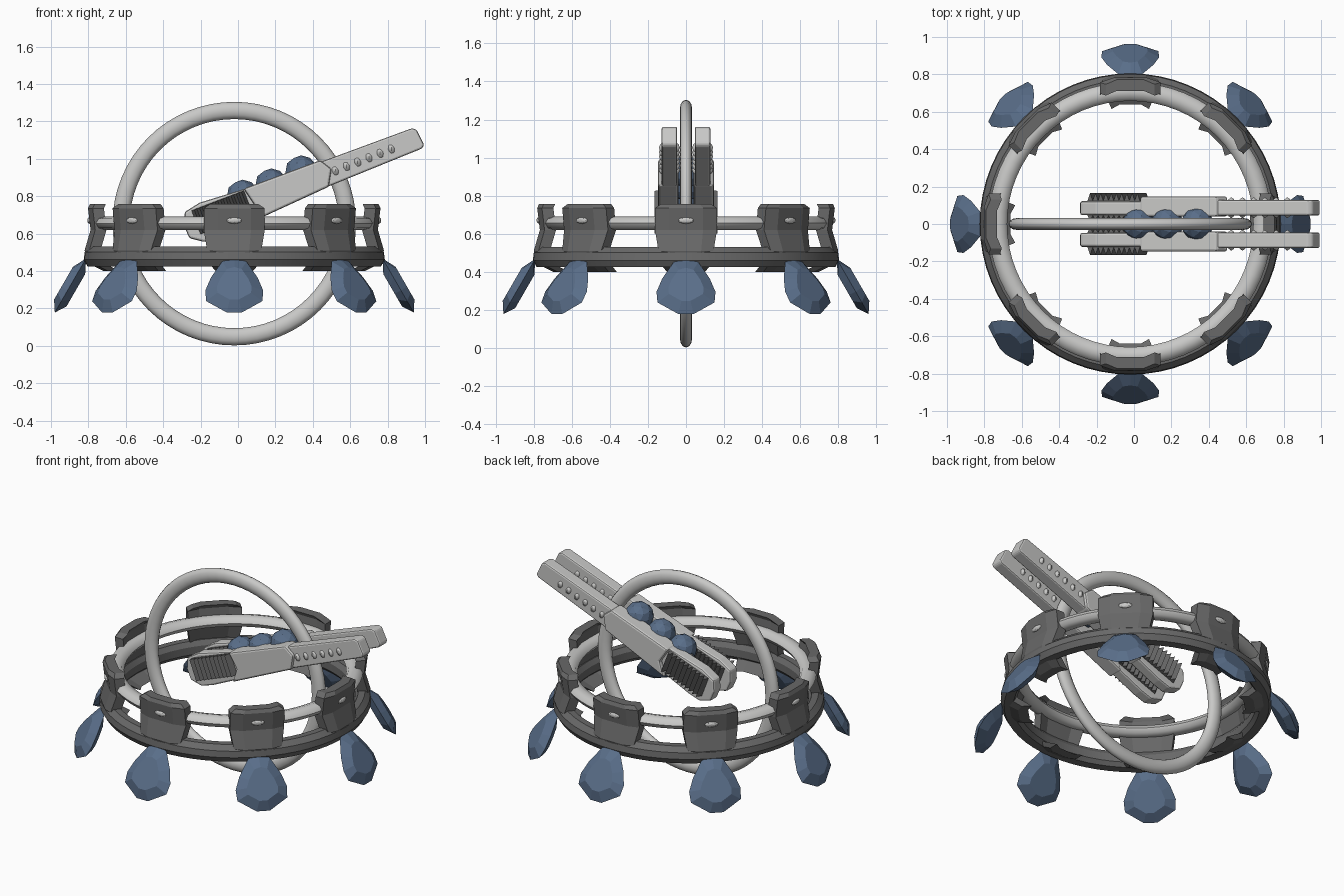
import bpy, bmesh, math
from mathutils import Matrix, Vector

if "Cube" in bpy.data.objects:
    bpy.data.objects.remove(bpy.data.objects["Cube"])

CX = -0.02  # centre of the rings


def material(name, rgb):
    m = bpy.data.materials.new(name)
    m.diffuse_color = (*rgb, 1)
    m.use_nodes = True
    m.node_tree.nodes["Principled BSDF"].inputs["Base Color"].default_value = m.diffuse_color
    return m


LIGHT = material("light_grey", (0.58, 0.58, 0.57))
DARK = material("dark_grey", (0.14, 0.14, 0.14))
BLUE = material("slate_blue", (0.10, 0.155, 0.25))


def finish(name, bm, mat, matrix=Matrix(), smooth=None, bevel=0):
    bmesh.ops.recalc_face_normals(bm, faces=bm.faces)
    me = bpy.data.meshes.new(name)
    bm.to_mesh(me)
    bm.free()
    me.materials.append(mat)
    ob = bpy.data.objects.new(name, me)
    bpy.context.collection.objects.link(ob)
    ob.matrix_world = matrix
    if bevel:
        b = ob.modifiers.new("bevel", "BEVEL")
        b.width, b.segments, b.limit_method = bevel, 2, 'ANGLE'
    if smooth:
        bpy.ops.object.select_all(action='DESELECT')
        ob.select_set(True)
        bpy.context.view_layer.objects.active = ob
        bpy.ops.object.shade_smooth_by_angle(angle=math.radians(smooth))
    return ob


def lathe(name, profile, mat, matrix, steps=64, smooth=35):
    """Revolve a closed (radius, height) profile about local z."""
    bm = bmesh.new()
    rings = []
    for i in range(steps):
        a = 2 * math.pi * i / steps
        rings.append([bm.verts.new((r * math.cos(a), r * math.sin(a), z)) for r, z in profile])
    n = len(profile)
    for i in range(steps):
        p, q = rings[i], rings[(i + 1) % steps]
        for j in range(n):
            k = (j + 1) % n
            bm.faces.new((p[j], q[j], q[k], p[k]))
    return finish(name, bm, mat, matrix, smooth)


def prism(name, pts, lo, hi, mat, matrix, bevel=0):
    """Extrude a 2D outline along local z from lo to hi."""
    bm = bmesh.new()
    a = [bm.verts.new((x, y, lo)) for x, y in pts]
    b = [bm.verts.new((x, y, hi)) for x, y in pts]
    bm.faces.new(a)
    bm.faces.new(b)
    for i in range(len(pts)):
        j = (i + 1) % len(pts)
        bm.faces.new((a[i], a[j], b[j], b[i]))
    return finish(name, bm, mat, matrix, None, bevel)


def oval(r, z, rr, rz, n=12):
    return [(r + rr * math.cos(2 * math.pi * i / n), z + rz * math.sin(2 * math.pi * i / n)) for i in range(n)]


# Rings
base = Matrix.Translation((CX, 0, 0))
lathe("upright_ring", oval(0.605, 0, 0.046, 0.032), LIGHT,
      Matrix.Translation((CX, 0, 0.653)) @ Matrix.Rotation(math.pi / 2, 4, 'X'), smooth=60)
lathe("inner_rail_ring", oval(0.708, 0.655, 0.05, 0.036, 8), LIGHT, base, smooth=50)
lathe("outer_base_ring", [(0.77, 0.53), (0.80, 0.50), (0.805, 0.46), (0.785, 0.425),
                          (0.73, 0.425), (0.71, 0.45), (0.71, 0.50), (0.73, 0.53)], DARK, base, smooth=20)


# Eight clasps with studs, and eight hanging gems
def clasp(matrix):
    rows = [(0.757, 0.13, 0.772), (0.735, 0.163, 0.782), (0.62, 0.163, 0.768),
            (0.51, 0.145, 0.80), (0.44, 0.135, 0.78), (0.40, 0.10, 0.70)]
    bm = bmesh.new()
    layers = []
    for depth in (0, 0.06):
        layers.append([[bm.verts.new((r - depth - (0.025 if abs(t) == 1 else 0), t * w, z))
                        for t in (-1, -0.55, 0.55, 1)] for z, w, r in rows])
    o, n = layers
    for i in range(len(rows) - 1):
        for j in range(3):
            for g in (o, n):
                bm.faces.new((g[i][j], g[i][j + 1], g[i + 1][j + 1], g[i + 1][j]))
        for j in (0, 3):
            bm.faces.new((o[i][j], o[i + 1][j], n[i + 1][j], n[i][j]))
    for i in (0, -1):
        for j in range(3):
            bm.faces.new((o[i][j], o[i][j + 1], n[i][j + 1], n[i][j]))
    finish("clasp", bm, DARK, matrix)


def ellipsoid(name, size, mat, matrix, smooth=None):
    bm = bmesh.new()
    bmesh.ops.create_icosphere(bm, subdivisions=2, radius=1)
    bmesh.ops.scale(bm, vec=size, verts=bm.verts)
    finish(name, bm, mat, matrix, smooth)


def hanging_gem(matrix):
    half = [(0.065, 0.02), (0.125, 0.12), (0.155, 0.20), (0.15, 0.265), (0.04, 0.335)]
    outline = [(0, 0)] + half + [(-u, v) for u, v in reversed(half)]
    bm = bmesh.new()
    for u, v in outline:
        bm.verts.new((0, u, -v))
        for w in (-0.038, 0.038):
            bm.verts.new((w, u * 0.6, -(0.19 + (v - 0.19) * 0.6)))
    bmesh.ops.convex_hull(bm, input=bm.verts)
    finish("hanging_gem", bm, BLUE, matrix)


for k in range(8):
    turn = base @ Matrix.Rotation(k * math.pi / 4, 4, 'Z')
    clasp(turn)
    ellipsoid("clasp_stud", (0.014, 0.042, 0.018), LIGHT, turn @ Matrix.Translation((0.772, 0, 0.67)))
    hanging_gem(turn @ Matrix.Translation((0.792, 0, 0.468)) @ Matrix.Rotation(math.radians(-30), 4, 'Y'))

# Two tilted arms: head, body, handle, toothed grip and rivets
HANDLE = [(0.42, 0.975), (0.93, 1.163), (0.955, 1.155), (0.995, 1.075), (0.985, 1.055), (0.43, 0.83)]
BODY = [(0.03, 0.84), (0.44, 0.992), (0.50, 0.945), (0.485, 0.85), (0.06, 0.655), (0.09, 0.75)]
HEAD = [(0.12, 0.865), (0.12, 0.685), (-0.10, 0.582), (-0.18, 0.555), (-0.26, 0.575),
        (-0.288, 0.64), (-0.285, 0.715), (-0.205, 0.765)]
TILT = math.radians(21)
TEETH = 10
for side in (1, -1):
    # local x, y, z become world x, z, +-y
    m = Matrix(((1, 0, 0, 0), (0, 0, side, 0), (0, 1, 0, 0), (0, 0, 0, 1)))
    prism("arm_handle", HANDLE, 0.046, 0.128, LIGHT, m, 0.01)
    prism("arm_body", BODY, 0.04, 0.147, LIGHT, m, 0.012)
    prism("arm_head", HEAD, 0.047, 0.122, LIGHT, m, 0.012)
    # zigzag outline, extruded across the arm
    step = 0.30 / TEETH
    outer = [(-0.15 + i * step / 2, 0.165 if i % 2 else 0.125) for i in range(2 * TEETH + 1)]
    inner = [(x, 0.02 if y > 0.15 else 0.045) for x, y in reversed(outer)]
    across = Vector((-math.sin(TILT), 0, math.cos(TILT)))
    along = Vector((math.cos(TILT), 0, math.sin(TILT)))
    g = Matrix.Identity(4)
    for c, v in enumerate((along, Vector((0, side, 0)), across, Vector((-0.085, 0, 0.715)))):
        for r in range(3):
            g[r][c] = v[r]
    prism("toothed_grip", outer + inner, -0.07, 0.066, DARK, g)
    for i in range(6):
        x = 0.52 + i * 0.06
        rot = Matrix.Rotation(-TILT, 4, 'Y')
        ellipsoid("arm_rivet", (0.026, 0.056, 0.038), LIGHT,
                  Matrix.Translation((x, side * 0.087, 0.935 + (x - 0.52) * 0.39)) @ rot, 40)

# Three round gems held between the arms
for x, z in ((0.025, 0.80), (0.178, 0.86), (0.338, 0.93)):
    ellipsoid("round_gem", (0.088, 0.088, 0.088), BLUE, Matrix.Translation((x, 0, z)))
